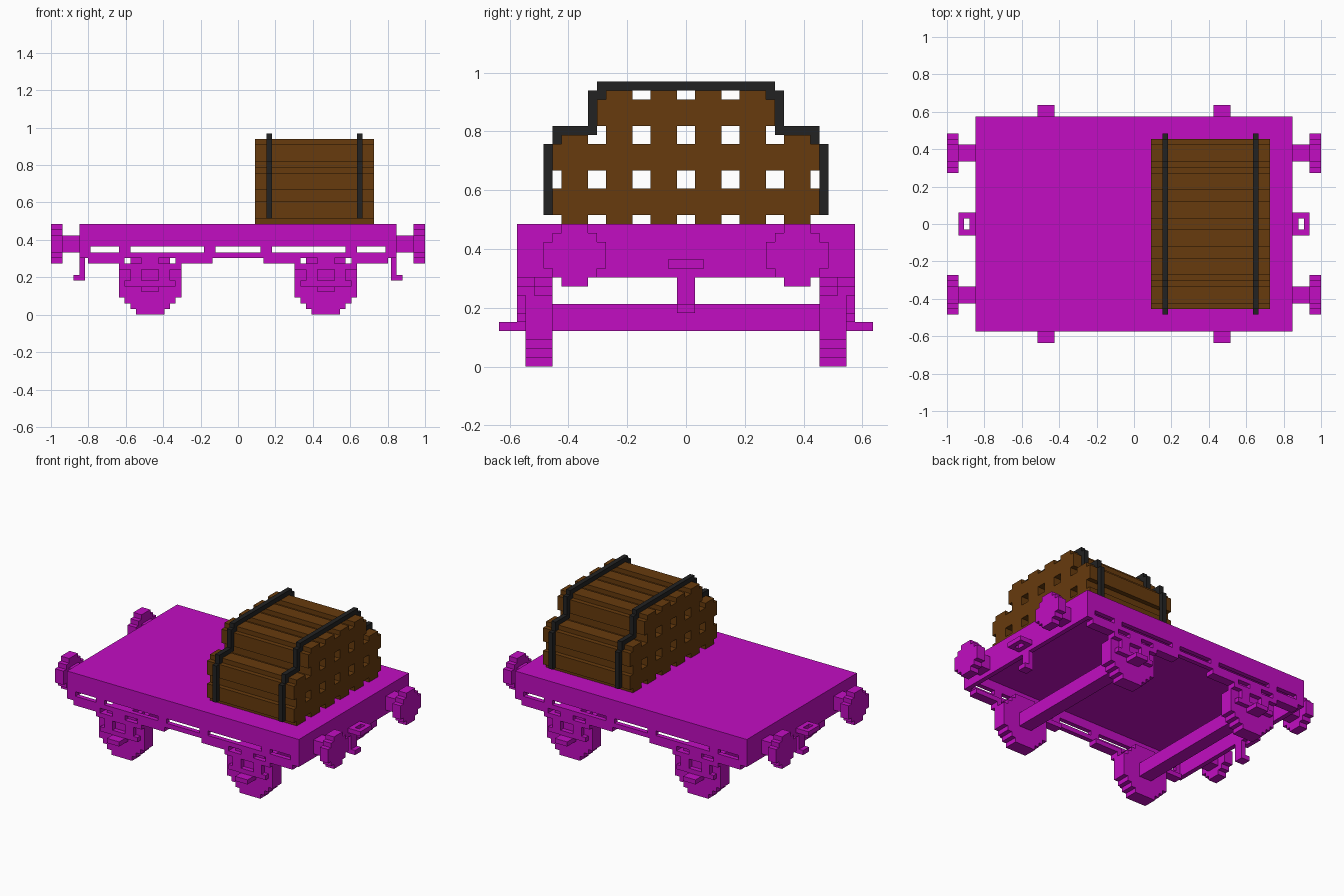
import bpy, bmesh
from mathutils import Vector

cube = bpy.data.objects.get("Cube")
if cube:
    bpy.data.objects.remove(cube, do_unlink=True)

U = 2 / 66  # one grid block


def material(name, rgb):
    m = bpy.data.materials.new(name)
    m.use_nodes = True
    m.diffuse_color = (*rgb, 1)
    m.node_tree.nodes["Principled BSDF"].inputs["Base Color"].default_value = (*rgb, 1)
    return m


MAGENTA = material("magenta paint", (0.54, 0.004, 0.54))
BROWN = material("brown timber", (0.135, 0.043, 0.004))
BLACK = material("black strap", (0.016, 0.016, 0.016))


def finish(name, bm, mat):
    bmesh.ops.recalc_face_normals(bm, faces=bm.faces)
    bmesh.ops.scale(bm, vec=(U, U, U), verts=bm.verts)
    me = bpy.data.meshes.new(name)
    bm.to_mesh(me)
    bm.free()
    me.materials.append(mat)
    ob = bpy.data.objects.new(name, me)
    bpy.context.collection.objects.link(ob)


def boxes(name, items, mat=MAGENTA):
    """Boxes given as (x range, y range, z range) in blocks."""
    bm = bmesh.new()
    for spans in items:
        lo, hi = (Vector([f(s) for s in spans]) for f in (min, max))
        verts = bmesh.ops.create_cube(bm, size=1)["verts"]
        for v in verts:
            v.co = Vector([(lo[i] + hi[i]) / 2 + v.co[i] * (hi[i] - lo[i]) for i in range(3)])
    finish(name, bm, mat)


def prism(name, outline, axis, start, end, mat):
    """Extrude an outline of (across, up) points along x or y."""
    bm = bmesh.new()
    place = (lambda p: (start, p[0], p[1])) if axis == "x" else (lambda p: (p[0], start, p[1]))
    face = bm.faces.new([bm.verts.new(place(p)) for p in outline])
    out = bmesh.ops.extrude_face_region(bm, geom=[face])
    step = Vector((end - start, 0, 0) if axis == "x" else (0, end - start, 0))
    bmesh.ops.translate(bm, vec=step, verts=[g for g in out["geom"] if isinstance(g, bmesh.types.BMVert)])
    finish(name, bm, mat)


def stepped(widths, centre, base):
    """Blocky round outline from row widths, bottom to top."""
    right = []
    for i, w in enumerate(widths):
        for z in (i, i + 1):
            p = (w / 2, base + z)
            if len(right) > 1 and right[-1][0] == right[-2][0] == p[0]:
                right[-1] = p
            elif not right or right[-1] != p:
                right.append(p)
    return [(centre + a, z) for a, z in right] + [(centre - a, z) for a, z in reversed(right)]


# Deck with hollow underside
boxes("deck", [((-28, 28), (-19, 19), (14, 16))])
for side, s in (("right", -1), ("left", 1)):
    boxes(side + "_end_beam", [((s * 27, s * 28), (-18, 18), (10, 14))])

# Slotted side frames
posts = [(-28, -26), (-21, -19), (-6, -4), (4, 6), (19, 21), (26, 28)]
for side, s in (("front", -1), ("back", 1)):
    y = (s * 18, s * 19)
    parts = [((-28, 28), y, (12, 14)), ((-28, 28), y, (10, 11))]
    parts += [(p, y, (11, 12)) for p in posts]
    boxes(side + "_side_frame", parts)

# Wheels, axles and running gear
WHEEL = [5, 7, 9, 11, 11, 11, 11, 11, 9, 7, 5]
for end, c in (("right", -15.5), ("left", 15.5)):
    boxes(end + "_axle", [((c - 1.5, c + 1.5), (-15, 15), (4, 7))])
    for side, s in (("front", -1), ("back", 1)):
        tag = side + "_" + end
        prism(tag + "_wheel", stepped(WHEEL, c, 0), "y", s * 15, s * 18, MAGENTA)
        y = (s * 18, s * 19)
        wide = (s * 17, s * 19)
        hang, leaf = [], [((c - 5.5, c + 5.5), wide, (8, 9))]
        for d in (-1, 1):
            leaf.append(((c + d * 4.5, c + d * 11), wide, (9, 10)))
            hang.append(((c + d * 1.5, c + d * 3.5), y, (6, 8)))
        boxes(tag + "_spring", leaf)
        hang += [((c - 4.5, c + 4.5), y, (5, 6)), ((c - 1.5, c + 1.5), y, (9, 10))]
        boxes(tag + "_axle_guard", hang)
        boxes(tag + "_axle_box", [((c - 1.5, c + 1.5), (s * 18, s * 21), (4, 5))])

# Buffers, coupling rings and hooks
for end, s in (("right", -1), ("left", 1)):
    for side, t in (("front", -1), ("back", 1)):
        tag = side + "_" + end
        boxes(tag + "_buffer_shaft", [((s * 28, s * 31), (t * 11, t * 14), (11, 14))])
        prism(tag + "_buffer_head", stepped([3, 5, 7, 7, 7, 5, 3], t * 12.5, 9),
              "x", s * 31, s * 33, MAGENTA)
    ring = [((s * 28, s * 31), (t, t * 2), (11, 12)) for t in (-1, 1)]
    ring += [((s * a, s * (a + 1)), (-1, 1), (11, 12)) for a in (28, 30)]
    boxes(end + "_coupling_ring", ring)
    boxes(end + "_coupling_hook", [((s * 27, s * 28), (-1, 1), (7, 10)),
                                   ((s * 27, s * 29), (-1, 1), (6, 7))])

# Stack of notched logs
for row, count in enumerate((6, 6, 4)):
    for i in range(count):
        y = (i - (count - 1) / 2) * 5
        prism("log", stepped([3, 5, 5, 5, 3], y, 16 + row * 5), "x", 3, 24, BROWN)

# Straps following the stepped stack
half = [(16, 17), (16, 25), (15, 25), (15, 27), (11, 27), (11, 31), (10, 31), (10, 32)]
inner = [(9, 31), (9, 30), (10, 30), (10, 26), (14, 26), (14, 25), (15, 25), (15, 17)]
inner[6] = (15, 24.98)  # keeps the stepped corner joined
inner[5] = (14, 24.98)
mirror = lambda pts: [(-a, z) for a, z in reversed(pts)]
for name, x in (("right_strap", 5), ("left_strap", 21)):
    prism(name, half + mirror(half) + mirror(inner[::-1])[::-1] + inner, "x", x, x + 1, BLACK)
